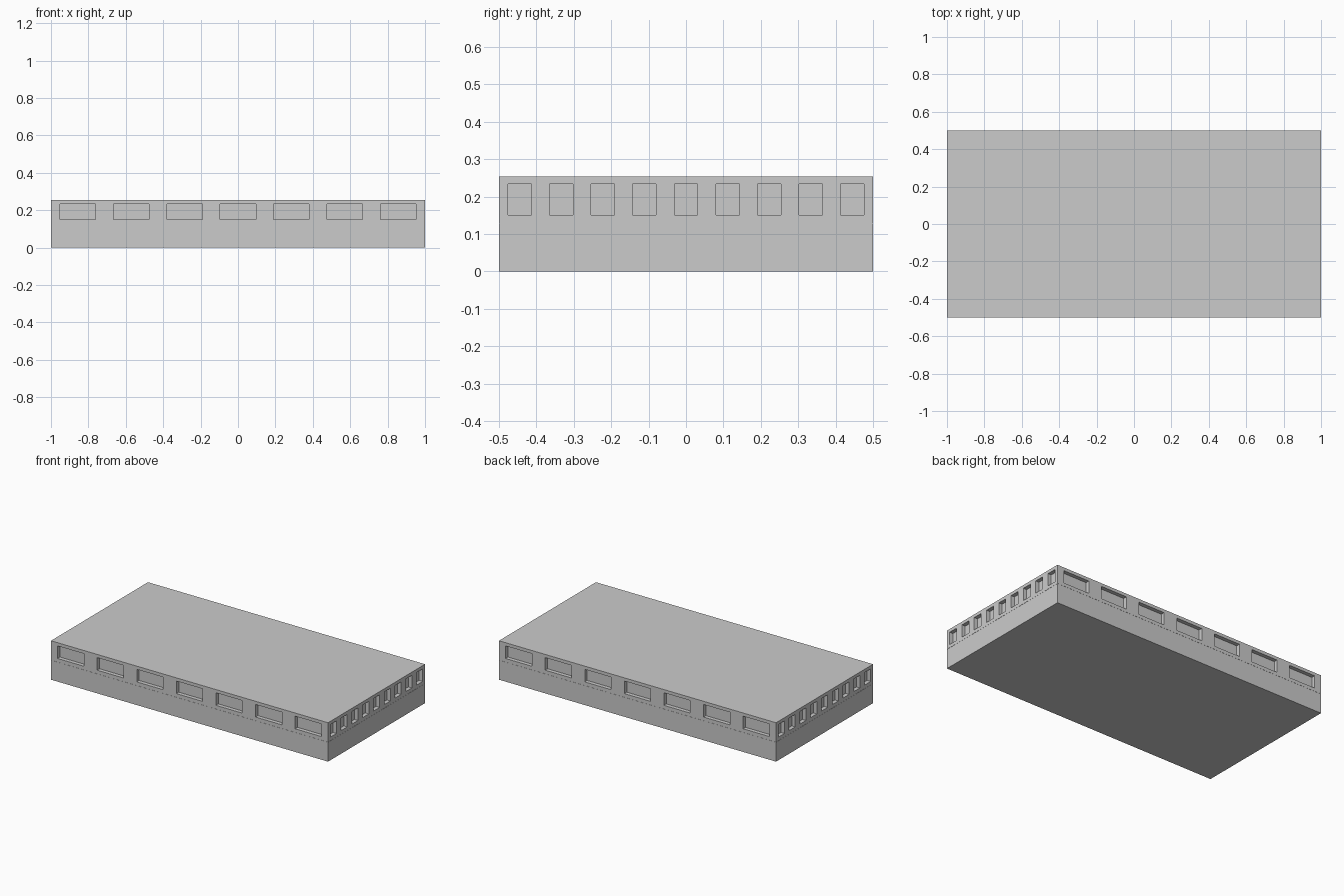
import bpy
import bmesh
from mathutils import Matrix, Vector

if "Cube" in bpy.data.objects:
    bpy.data.objects.remove(bpy.data.objects["Cube"])

DEPTH = 0.025          # window recess depth
WIN_Z = 0.192          # window centre height
WIN_H = 0.082          # window height


def boxes(name, items):
    """One object made of (centre, size) boxes."""
    bm = bmesh.new()
    for centre, size in items:
        m = Matrix.Translation(centre) @ Matrix.Diagonal(Vector((*size, 1)))
        bmesh.ops.create_cube(bm, size=1, matrix=m)
    mesh = bpy.data.meshes.new(name)
    bm.to_mesh(mesh)
    bm.free()
    obj = bpy.data.objects.new(name, mesh)
    bpy.context.collection.objects.link(obj)
    return obj


# Plain lower storey
boxes("lower_storey", [((0, 0, 0.0635), (2, 1, 0.127))])

# Thin floor slab between storeys, and thin roof
boxes("floor_slab", [((0, 0, 0.128), (1.998, 0.998, 0.002))])
boxes("roof_slab", [((0, 0, 0.2525), (2, 1, 0.003))])

# Upper storey with recessed windows on all four sides
upper = boxes("upper_storey", [((0, 0, 0.19), (2, 1, 0.122))])
cuts = []
for side in (-1, 1):
    for i in range(7):   # wide windows, front and back
        cuts.append(((-6 / 7 + i * 2 / 7, side * 0.5, WIN_Z),
                     (0.19, 2 * DEPTH, WIN_H)))
    for i in range(9):   # narrow windows, both ends
        cuts.append(((side, -4 / 9 + i / 9, WIN_Z),
                     (2 * DEPTH, 0.0625, WIN_H)))
cutter = boxes("window_cutter", cuts)
cutter.hide_render = True
cutter.display_type = 'WIRE'

mod = upper.modifiers.new("windows", 'BOOLEAN')
mod.operation = 'DIFFERENCE'
mod.solver = 'EXACT'
mod.object = cutter
